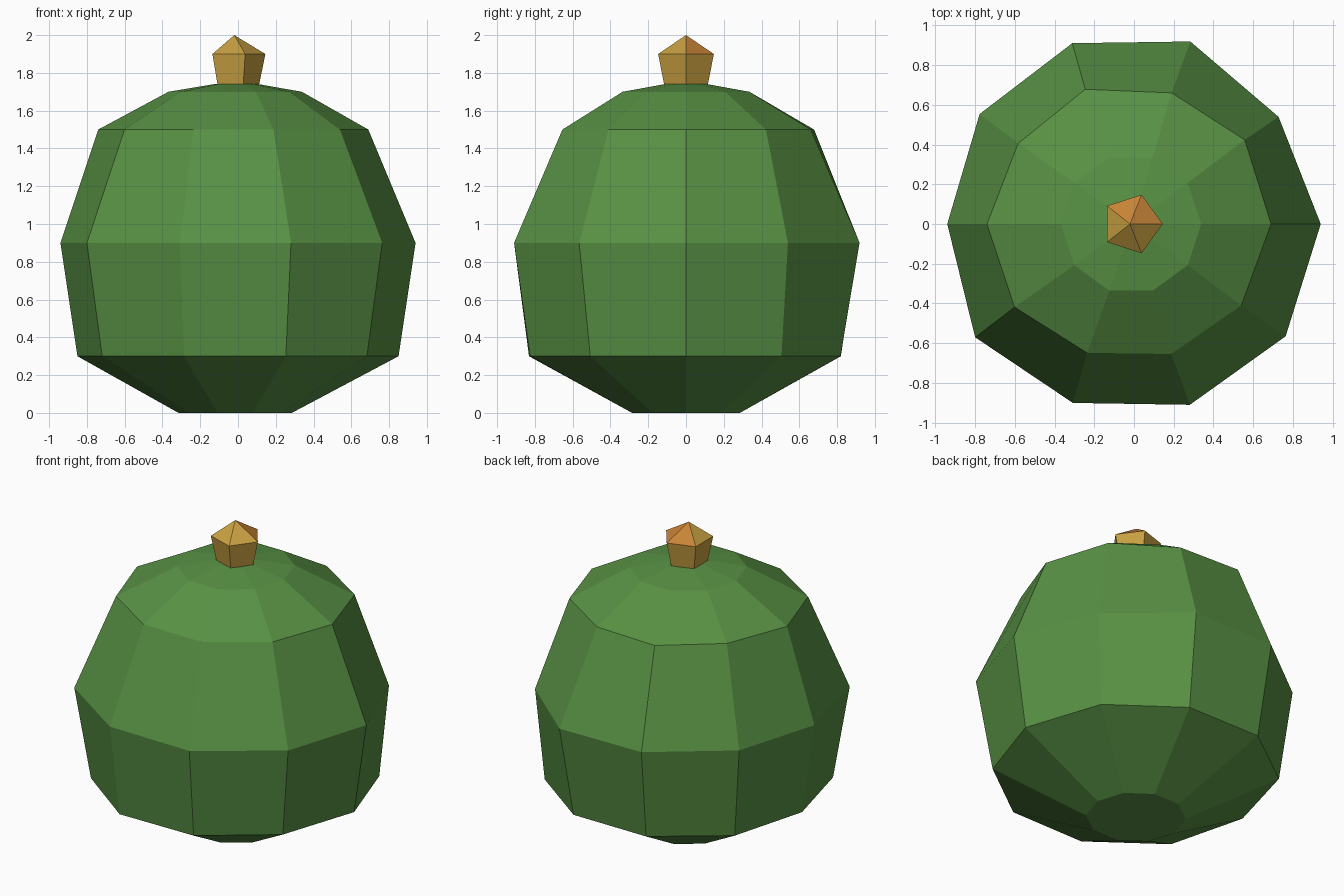
import bpy, bmesh, math

if "Cube" in bpy.data.objects:
    bpy.data.objects.remove(bpy.data.objects["Cube"])


def material(name, rgb):
    m = bpy.data.materials.new(name)
    m.diffuse_color = (*[((c / 255 + 0.055) / 1.055) ** 2.4 for c in rgb], 1)
    m.use_nodes = True
    m.node_tree.nodes["Principled BSDF"].inputs["Base Color"].default_value = m.diffuse_color
    return m


def ring(bm, sides, z, cx, radii):
    """One horizontal ring; radii is a number or one value per corner."""
    if not isinstance(radii, list):
        radii = [radii] * sides
    step = 2 * math.pi / sides
    return [bm.verts.new((cx + r * math.cos(i * step), r * math.sin(i * step), z))
            for i, r in enumerate(radii)]


def bridge(bm, a, b):
    n = len(a)
    for i in range(n):
        j = (i + 1) % n
        bm.faces.new((a[i], a[j], b[j], b[i]))


def finish(bm, name, mats):
    bmesh.ops.recalc_face_normals(bm, faces=bm.faces)
    me = bpy.data.meshes.new(name)
    bm.to_mesh(me)
    bm.free()
    for m in mats:
        me.materials.append(m)
    ob = bpy.data.objects.new(name, me)
    bpy.context.collection.objects.link(ob)


green = material("rind green", (88, 145, 68))
gold = material("stem gold", (200, 160, 65))
orange = material("stem orange", (200, 132, 55))

# Gourd body: ten-sided rings, slightly irregular
bm = bmesh.new()
profile = [
    (0.0, -0.015, 0.30),
    (0.3, -0.015, [.865, .86, .86, .862, .86, .835, .87, .874, .868, .862]),
    (0.9, -0.015, [.955, .918, .966, .957, .942, .925, .97, .947, .957, .962]),
    (1.5, -0.025, [.715, .72, .694, .713, .69, .715, .712, .682, .688, .698]),
    (1.7, -0.015, 0.353),
    (1.74, -0.01, 0.12),
]
rings = [ring(bm, 10, *p) for p in profile]
for a, b in zip(rings, rings[1:]):
    bridge(bm, a, b)
bm.faces.new(rings[0])
bm.faces.new(rings[-1])
finish(bm, "gourd_body", [green])

# Stem: flared five-sided post with a pointed cap
bm = bmesh.new()
low = ring(bm, 5, 1.72, -0.01, 0.118)
high = ring(bm, 5, 1.9, -0.01, 0.155)
bridge(bm, low, high)
bm.faces.new(low)
tip = bm.verts.new((-0.02, 0, 2.0))
for i in range(5):
    f = bm.faces.new((high[i], high[(i + 1) % 5], tip))
    # the rear cap facets are orange
    f.material_index = 1 if f.calc_center_median().y > 0.02 else 0
finish(bm, "stem", [gold, orange])
